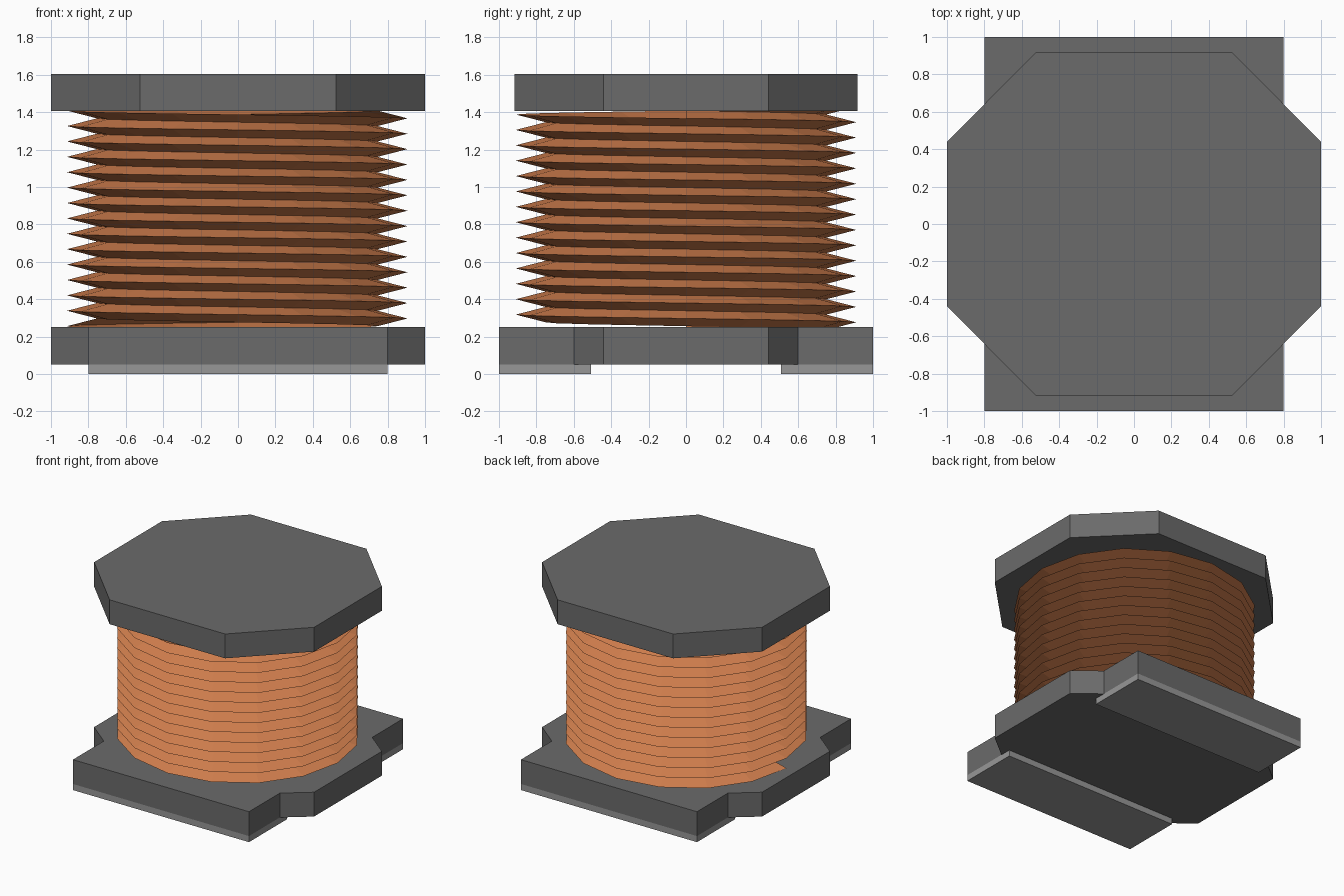
import bpy
import bmesh
import math

cube = bpy.data.objects.get("Cube")
if cube:
    bpy.data.objects.remove(cube, do_unlink=True)


def material(name, rgb):
    m = bpy.data.materials.new(name)
    m.diffuse_color = (*rgb, 1)
    m.use_nodes = True
    m.node_tree.nodes["Principled BSDF"].inputs["Base Color"].default_value = (*rgb, 1)
    return m


FERRITE = material("dark ferrite", (0.145, 0.145, 0.145))
COPPER = material("copper wire", (0.68, 0.225, 0.08))
METAL = material("grey metal", (0.31, 0.31, 0.31))


def finish(bm, name, mat):
    bmesh.ops.recalc_face_normals(bm, faces=bm.faces)
    mesh = bpy.data.meshes.new(name)
    bm.to_mesh(mesh)
    bm.free()
    mesh.materials.append(mat)
    obj = bpy.data.objects.new(name, mesh)
    bpy.context.collection.objects.link(obj)
    return obj


def slab(name, outline, z0, z1, mat):
    """Extrude a flat outline between two heights."""
    bm = bmesh.new()
    face = bm.faces.new([bm.verts.new((x, y, z0)) for x, y in outline])
    top = bmesh.ops.extrude_face_region(bm, geom=[face])["geom"]
    verts = [v for v in top if isinstance(v, bmesh.types.BMVert)]
    bmesh.ops.translate(bm, verts=verts, vec=(0, 0, z1 - z0))
    return finish(bm, name, mat)


def four_way(quarter):
    """Mirror the +x +y corner points into a full outline."""
    q2 = [(-x, y) for x, y in reversed(quarter)]
    q3 = [(-x, -y) for x, y in quarter]
    q4 = [(x, -y) for x, y in reversed(quarter)]
    return quarter + q2 + q3 + q4


# Top flange and base plate with two end tabs
slab("top_flange", four_way([(1, 0.44), (0.525, 0.917)]), 1.405, 1.605, FERRITE)
slab("base_plate", four_way([(1, 0.44), (0.8, 0.6), (0.8, 1)]), 0.05, 0.25, FERRITE)

# Solder pads under the tabs
for name, s in (("front_pad", -1), ("back_pad", 1)):
    pad = [(-0.8, s * 0.508), (0.8, s * 0.508), (0.8, s), (-0.8, s)]
    slab(name, pad, 0, 0.05, METAL)

# Coil: ridged helix whose ends are buried in the flanges
STEPS, PITCH = 16, 0.0823
TIP_R, VALLEY_R = 0.91, 0.75
first, last = -14 * STEPS, STEPS // 2
bm = bmesh.new()
tips, valleys = [], []
for i in range(first, last + 1):
    a = 2 * math.pi * i / STEPS
    z = 0.297 - PITCH * i / STEPS
    c, s = math.cos(a), math.sin(a)
    tips.append(bm.verts.new((TIP_R * c - 0.004, TIP_R * s, z)))
    valleys.append(bm.verts.new((VALLEY_R * c - 0.004, VALLEY_R * s, z - PITCH / 2)))
for i in range(len(tips) - 1):
    # underside of the ridge
    bm.faces.new((valleys[i], valleys[i + 1], tips[i + 1], tips[i]))
    # upper side, joined to the valley one turn above
    j = i - STEPS
    if j >= 0:
        bm.faces.new((tips[i], tips[i + 1], valleys[j + 1], valleys[j]))
finish(bm, "wire_coil", COPPER)
